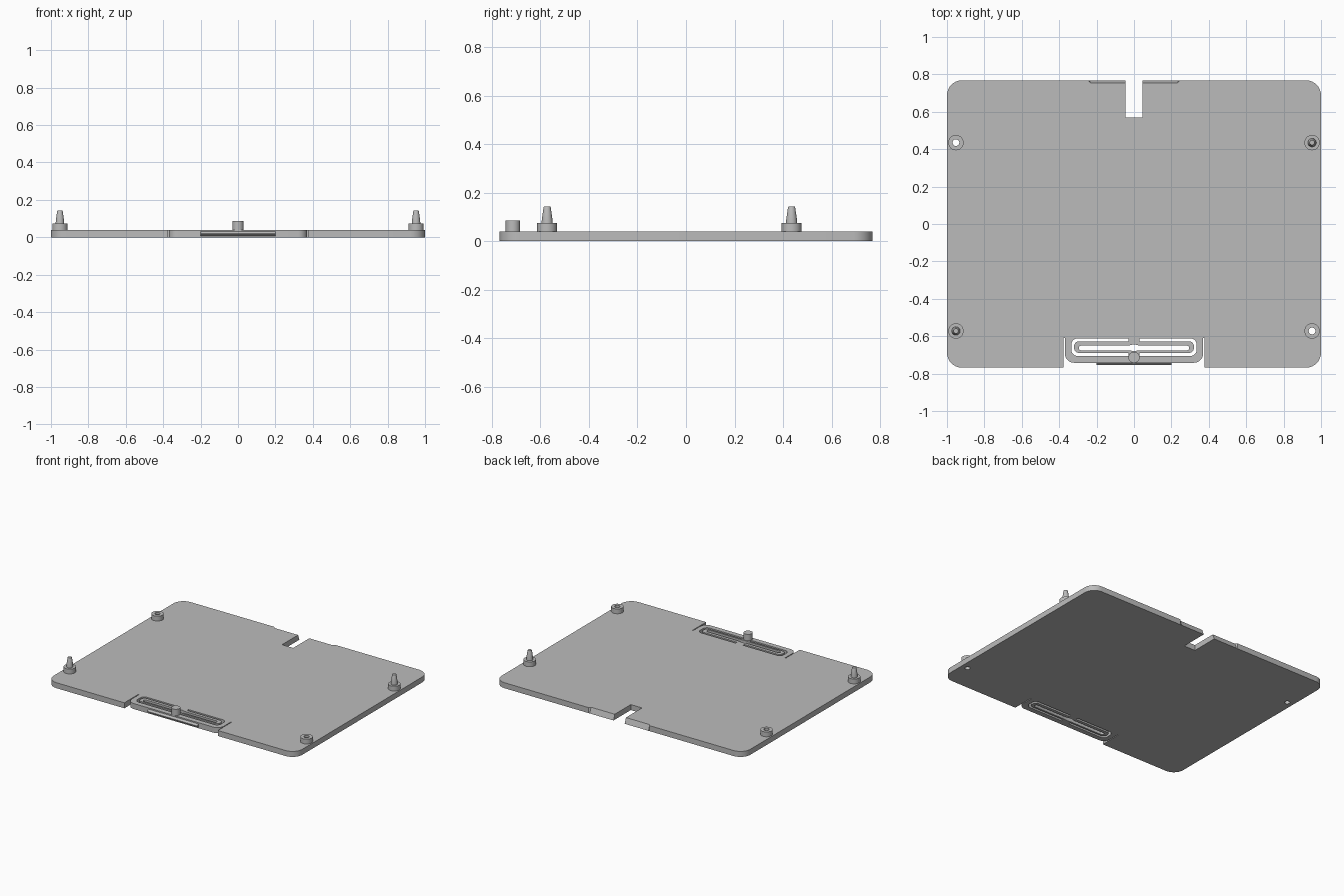
import bpy, bmesh, math

if "Cube" in bpy.data.objects:
    bpy.data.objects.remove(bpy.data.objects["Cube"])

grey = bpy.data.materials.new("light_grey")
grey.diffuse_color = (0.5, 0.5, 0.5, 1)
grey.use_nodes = True
grey.node_tree.nodes["Principled BSDF"].inputs["Base Color"].default_value = grey.diffuse_color
T = 0.04                       # plate thickness
W, D = 1.0, 0.768              # half width, half depth
BX, BACK_Y, FRONT_Y = 0.952, 0.435, -0.572
HOLE_R = 0.018


def finish(bm, name):
    bmesh.ops.recalc_face_normals(bm, faces=bm.faces)
    me = bpy.data.meshes.new(name)
    bm.to_mesh(me)
    bm.free()
    me.materials.append(grey)
    ob = bpy.data.objects.new(name, me)
    bpy.context.collection.objects.link(ob)
    bpy.ops.object.select_all(action='DESELECT')
    ob.select_set(True)
    bpy.context.view_layer.objects.active = ob
    bpy.ops.object.shade_smooth_by_angle(angle=math.radians(30))
    return ob


def arc(cx, cy, r, a0, a1, n=8):
    return [(cx + r * math.cos(math.radians(a0 + (a1 - a0) * i / n)),
             cy + r * math.sin(math.radians(a0 + (a1 - a0) * i / n))) for i in range(n + 1)]


def flip(points):
    return [(-x, y) for x, y in reversed(points)]


def lathe(name, profile, x, y, n=32, closed=False):
    """Spin a (radius, height) profile about a vertical axis."""
    bm = bmesh.new()
    rings = []
    for r, z in profile:
        rings.append([bm.verts.new((x + px, y + py, z))
                      for px, py in arc(0, 0, r, 0, 360, n)[:-1]])
    pairs = list(zip(rings, rings[1:]))
    if closed:
        pairs.append((rings[-1], rings[0]))
    for a, b in pairs:
        for i in range(n):
            j = (i + 1) % n
            bm.faces.new((a[i], a[j], b[j], b[i]))
    if not closed:
        bm.faces.new(rings[0])
        bm.faces.new(rings[-1])
    return finish(bm, name)


# Plate outline: spring tab, side slits, rounded corners, rear notch
half = [(0, -0.742)]
half += arc(0.32, -0.692, 0.05, -90, 0)
half += [(0.37, -0.61), (0.376, -0.61), (0.376, -D)]
half += arc(W - 0.08, -D + 0.08, 0.08, -90, 0)
half += arc(W - 0.08, D - 0.08, 0.08, 0, 90)
half += [(0.246, D), (0.236, D), (0.045, D), (0.045, 0.57)]
outline = half + flip(half)[:-1]

# C-shaped slots around the spring loop
slot = [(0.03, -0.705)] + arc(0.303, -0.673, 0.032, -90, 0)
slot += arc(0.303, -0.644, 0.032, 0, 90) + [(0.03, -0.612), (0.03, -0.628)]
slot += arc(0.295, -0.653, 0.025, 90, 0) + arc(0.295, -0.664, 0.025, 0, -90)
slot += [(0.03, -0.689)]

# Long slot inside the loop, bulging a little at the middle
inner = [(0, -0.679), (0.03, -0.676)] + arc(0.282, -0.663, 0.013, -90, 90)
inner += [(0.03, -0.65), (0, -0.643)]
inner += flip(inner)[1:-1]

loops = [outline, slot, flip(slot), inner]
loops += [arc(x, y, HOLE_R, 0, 360, 32)[:-1]
          for x, y in ((-BX, BACK_Y), (BX, FRONT_Y))]

bm = bmesh.new()
edges = []
for loop in loops:
    vs = [bm.verts.new((x, y, 0)) for x, y in loop]
    edges += [bm.edges.new((a, b)) for a, b in zip(vs, vs[1:] + vs[:1])]
bmesh.ops.triangle_fill(bm, use_beauty=True, use_dissolve=False, edges=edges)
new = bmesh.ops.extrude_face_region(bm, geom=bm.faces[:], use_keep_orig=True)["geom"]
for v in new:
    if isinstance(v, bmesh.types.BMVert):
        v.co.z = T
        # sloped finger recess either side of the rear notch
        if v.co.y > D - 0.001 and abs(v.co.x) < 0.24:
            v.co.y = D - 0.014
finish(bm, "base_plate")

# Two hollow bosses and two bosses with tapered pegs
for name, x, y in (("back_left", -BX, BACK_Y), ("front_right", BX, FRONT_Y)):
    lathe(name + "_socket", [(HOLE_R, T), (0.041, T), (0.041, 0.075), (HOLE_R, 0.075)],
          x, y, closed=True)
for name, x, y in (("front_left", -BX, FRONT_Y), ("back_right", BX, BACK_Y)):
    lathe(name + "_boss", [(0.041, T), (0.041, 0.075)], x, y)
    lathe(name + "_peg", [(0.023, 0.07), (0.022, 0.09), (0.015, 0.138), (0.013, 0.143)], x, y)

# Release button on the spring tab
lathe("latch_button", [(0.03, T - 0.002), (0.03, 0.086)], 0, -0.713)

# Wedge-shaped catch on the front of the tab
bm = bmesh.new()
profile = [(-0.741, 0.005), (-0.754, 0.014), (-0.754, 0.02), (-0.741, 0.032)]
ends = [[bm.verts.new((x, y, z)) for y, z in profile] for x in (-0.2, 0.2)]
for e in ends:
    bm.faces.new(e)
for i in range(4):
    j = (i + 1) % 4
    bm.faces.new((ends[0][i], ends[0][j], ends[1][j], ends[1][i]))
finish(bm, "latch_catch")
